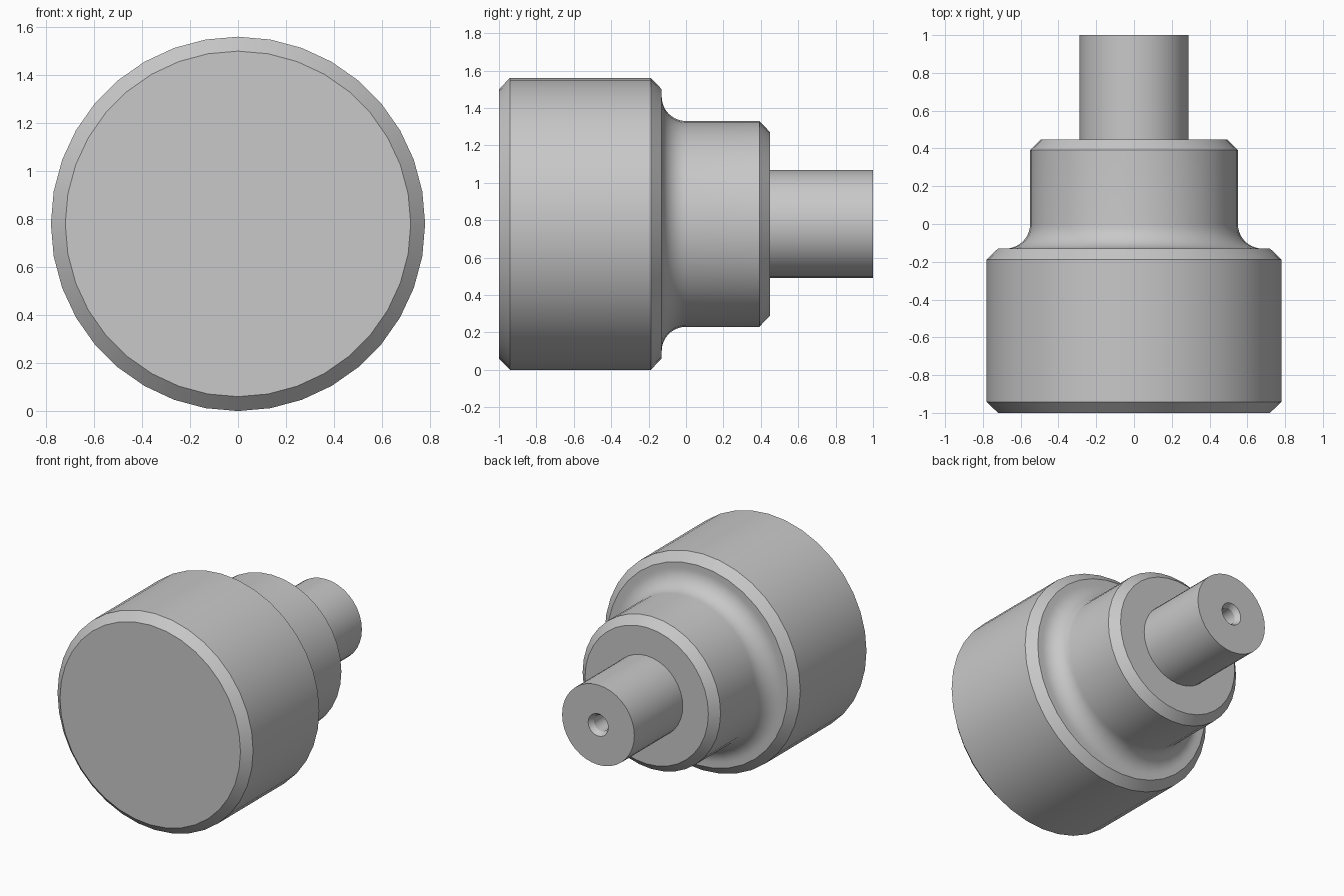
import bpy, bmesh, math

cube = bpy.data.objects.get("Cube")
if cube:
    bpy.data.objects.remove(cube, do_unlink=True)

SEGMENTS = 36
AXIS_Z = 0.78

# Single plain grey
grey = bpy.data.materials.new("plain_grey")
grey.use_nodes = True
COLOUR = (0.58, 0.58, 0.58, 1)
grey.diffuse_color = COLOUR
grey.node_tree.nodes["Principled BSDF"].inputs["Base Color"].default_value = COLOUR


def turned_part(name, profile):
    """Revolve (radius, y) points around the long axis; radius 0 closes the end."""
    bm = bmesh.new()
    rings = []
    for r, y in profile:
        count = SEGMENTS if r > 0 else 1
        angles = [2 * math.pi * i / SEGMENTS for i in range(count)]
        rings.append([bm.verts.new((r * math.cos(a), y, r * math.sin(a))) for a in angles])
    for a, b in zip(rings, rings[1:]):
        for i in range(SEGMENTS):
            j = i + 1
            corners = [a[i % len(a)], a[j % len(a)], b[j % len(b)], b[i % len(b)]]
            bm.faces.new(list(dict.fromkeys(corners)))
    # Profiles run front to back, so the winding is flipped to face outward
    bmesh.ops.reverse_faces(bm, faces=bm.faces[:])
    bm.normal_update()
    mesh = bpy.data.meshes.new(name)
    bm.to_mesh(mesh)
    bm.free()
    mesh.materials.append(grey)
    obj = bpy.data.objects.new(name, mesh)
    obj.location.z = AXIS_Z
    bpy.context.collection.objects.link(obj)
    bpy.ops.object.select_all(action='DESELECT')
    obj.select_set(True)
    bpy.context.view_layer.objects.active = obj
    bpy.ops.object.shade_smooth_by_angle(angle=math.radians(30))
    return obj


# Wide head with a chamfer at both ends
turned_part("head", [(0, -1), (0.72, -1), (0.78, -0.942), (0.78, -0.188), (0.72, -0.13)])

# Collar: rounded fillet off the head, straight wall, chamfered shoulder
FILLET = 0.13
steps = 10
fillet = [(0.68 - FILLET * math.sin(t), -FILLET * math.cos(t))
          for t in (math.pi / 2 * i / steps for i in range(steps + 1))]
turned_part("collar", [(0.72, -0.13)] + fillet
            + [(0.55, 0.392), (0.492, 0.448), (0.288, 0.448)])

# Shaft with a countersunk centre hole in its end
turned_part("shaft", [(0.288, 0.448), (0.288, 1), (0.08, 1), (0.058, 0.965),
                      (0.058, 0.8), (0, 0.765)])
